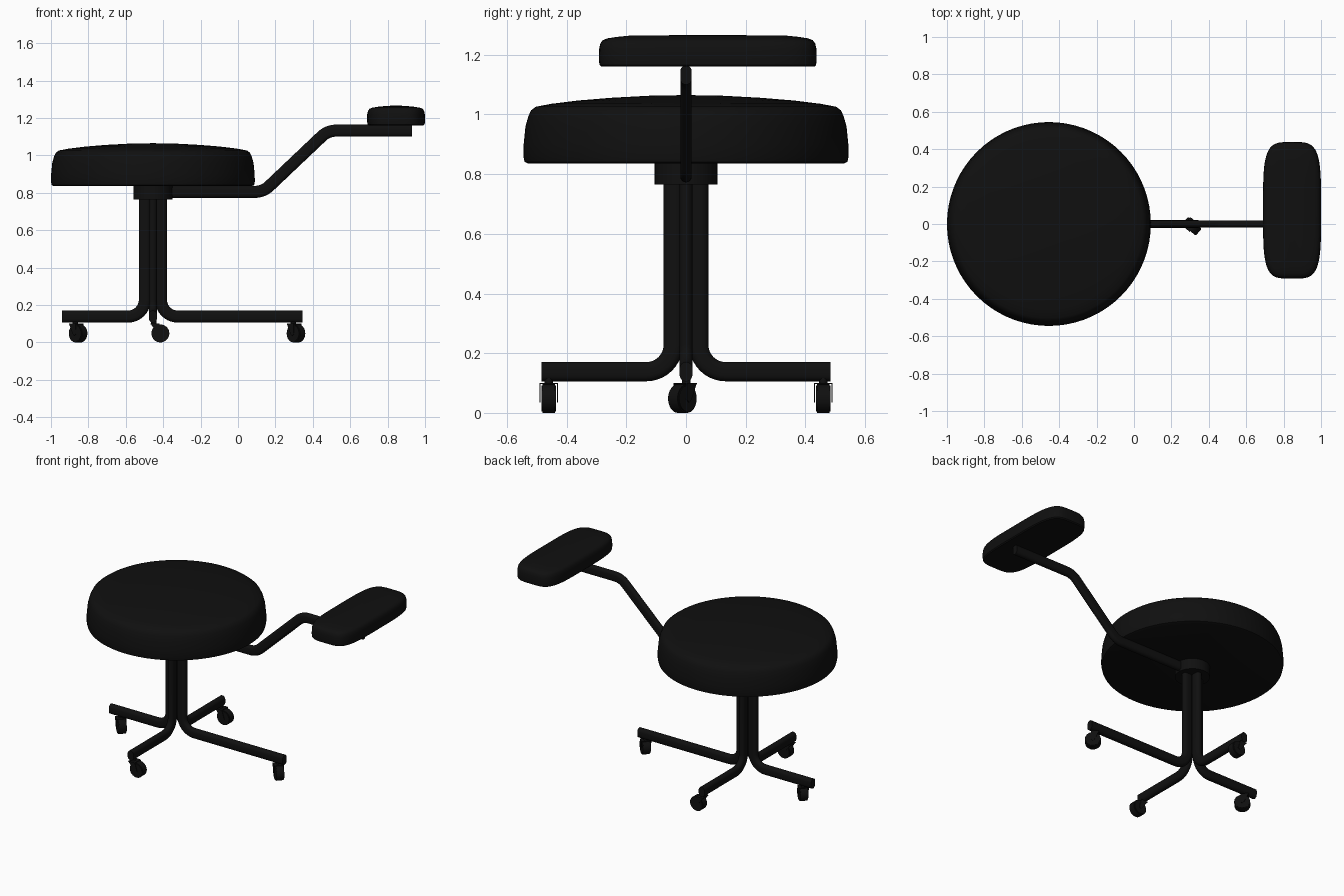
import bpy, bmesh, math
from mathutils import Vector, Matrix

if "Cube" in bpy.data.objects:
    bpy.data.objects.remove(bpy.data.objects["Cube"])

CX = -0.455  # stool axis
black = bpy.data.materials.new("black")
black.diffuse_color = (0.005, 0.005, 0.005, 1)
black.use_nodes = True
black.node_tree.nodes["Principled BSDF"].inputs["Base Color"].default_value = black.diffuse_color


def finish(name, bm, matrix=Matrix(), angle=35):
    bmesh.ops.recalc_face_normals(bm, faces=bm.faces)
    me = bpy.data.meshes.new(name)
    bm.to_mesh(me)
    bm.free()
    me.transform(matrix)
    me.materials.append(black)
    ob = bpy.data.objects.new(name, me)
    bpy.context.collection.objects.link(ob)
    bpy.ops.object.select_all(action='DESELECT')
    ob.select_set(True)
    bpy.context.view_layer.objects.active = ob
    bpy.ops.object.shade_smooth_by_angle(angle=math.radians(angle))
    return ob


def loft(name, rings, matrix=Matrix(), apex=False, angle=35):
    """Skin closed rings, capping the start and the end (end as a fan if apex is given)."""
    bm = bmesh.new()
    loops = [[bm.verts.new(p) for p in ring] for ring in rings]
    n = len(loops[0])
    for a, b in zip(loops, loops[1:]):
        for i in range(n):
            bm.faces.new((a[i], a[(i + 1) % n], b[(i + 1) % n], b[i]))
    bm.faces.new(loops[0])
    if apex:
        top = bm.verts.new(apex)
        for i in range(n):
            bm.faces.new((loops[-1][i], loops[-1][(i + 1) % n], top))
    else:
        bm.faces.new(loops[-1])
    return finish(name, bm, matrix, angle)


def fillet(points, radius, steps=10):
    """Round the inner corners of an x/z path."""
    pts = [Vector(p) for p in points]
    out = [pts[0]]
    for p, c, q in zip(pts, pts[1:], pts[2:]):
        u, v = (p - c).normalized(), (q - c).normalized()
        half = u.angle(v) / 2
        centre = c + (u + v).normalized() * radius / math.sin(half)
        a = c + u * radius / math.tan(half) - centre
        b = c + v * radius / math.tan(half) - centre
        total = a.angle(b)
        for i in range(steps + 1):
            t = i / steps
            out.append(centre + (a * math.sin((1 - t) * total) + b * math.sin(t * total)) / math.sin(total))
    return out + [pts[-1]]


def oval_tube(name, path, half_h, half_w, matrix=Matrix()):
    """Sweep a flat-sided oval along a path in the x/z plane."""
    section = []
    for k in range(20):
        a = math.pi * (k % 10) / 9 + (math.pi if k >= 10 else 0)
        s = 1 if k < 10 else -1
        section.append((s * (half_h - half_w) + half_w * math.sin(a), half_w * math.cos(a)))
    rings = []
    for i, p in enumerate(path):
        t = (path[min(i + 1, len(path) - 1)] - path[max(i - 1, 0)]).normalized()
        if i in (1, len(path) - 2):
            j = 0 if i == 1 else len(path) - 2
            t = (path[j + 1] - path[j]).normalized()
        rings.append([(p.x - t.y * h, w, p.y + t.x * h) for h, w in section])
    return loft(name, rings, matrix, angle=40)


def box(bm, centre, size):
    bmesh.ops.create_cube(bm, size=1, matrix=Matrix.Translation(centre) @ Matrix.Diagonal((*size, 1)))


def caster(name, x, y, turn, trail):
    """Swivel wheel; x, y is the wheel centre and the stem sits behind it."""
    m = Matrix.Translation((x, y, 0)) @ Matrix.Rotation(math.radians(turn), 4, 'Z')
    bm = bmesh.new()
    bmesh.ops.create_cone(bm, cap_ends=True, segments=32, radius1=0.048, radius2=0.048, depth=0.05,
                          matrix=Matrix.Translation((0, 0, 0.048)) @ Matrix.Rotation(math.pi / 2, 4, 'X'))
    rim = [e for e in bm.edges if any(len(f.verts) > 4 for f in e.link_faces)]
    bmesh.ops.bevel(bm, geom=rim, offset=0.004, segments=2, affect='EDGES')
    finish(name + "_wheel", bm, m)
    # Fork cheeks, bridge and stem
    bm = bmesh.new()
    prof = [(-trail - 0.018, 0.1), (-trail + 0.03, 0.1), (0.012, 0.045), (0.0, 0.035), (-0.012, 0.045)]
    for s in (-1, 1):
        a = [bm.verts.new((px, s * 0.028, pz)) for px, pz in prof]
        b = [bm.verts.new((px, s * 0.031, pz)) for px, pz in prof]
        bm.faces.new(a)
        bm.faces.new(b)
        for i in range(5):
            j = (i + 1) % 5
            bm.faces.new((a[i], a[j], b[j], b[i]))
    box(bm, (-trail + 0.006, 0, 0.0985), (0.048, 0.062, 0.004))
    bmesh.ops.create_cone(bm, cap_ends=True, segments=16, radius1=0.014, radius2=0.014, depth=0.03,
                          matrix=Matrix.Translation((-trail, 0, 0.112)))
    finish(name + "_fork", bm, m)


def circle(r, z, n=72):
    return [(r * math.cos(math.tau * i / n), r * math.sin(math.tau * i / n), z) for i in range(n)]


at_axis = Matrix.Translation((CX, 0, 0))

# Round domed seat cushion
seat = [(0.528, 0.835), (0.541, 0.841), (0.545, 0.86), (0.544, 0.9), (0.538, 0.96), (0.528, 0.995),
        (0.519, 1.014), (0.503, 1.026), (0.45, 1.036), (0.36, 1.047), (0.25, 1.056), (0.12, 1.063)]
loft("seat", [circle(r, z) for r, z in seat], at_axis, (0, 0, 1.065))

# Collar under the seat
loft("collar", [circle(0.105, 0.765, 40), circle(0.105, 0.838, 40)], at_axis)

# Four bent oval legs that together form the column
for name, reach, turn in (("right_leg", 0.8, 0), ("back_leg", 0.485, 90),
                          ("left_leg", 0.485, 180), ("front_leg", 0.485, 270)):
    path = fillet([(0.043, 0.8), (0.043, 0.138), (reach, 0.138)], 0.09)
    oval_tube(name, path, 0.0325, 0.0215, at_axis @ Matrix.Rotation(math.radians(turn), 4, 'Z'))

# Casters
caster("right_caster", 0.31, -0.012, -42, 0.02)
caster("left_caster", -0.855, -0.012, -42, 0.02)
caster("front_caster", -0.415, -0.46, 0, 0.035)
caster("back_caster", -0.415, 0.46, 0, 0.035)

# Support arm
oval_tube("support_arm", fillet([(CX, 0.805), (0.135, 0.805), (0.48, 1.132), (0.93, 1.132)], 0.11),
          0.0325, 0.019)


# Arm pad with a softly squared outline
def pad_ring(inset, z, n=64, power=4.2):
    pts = []
    for i in range(n):
        c, s = math.cos(math.tau * i / n), math.sin(math.tau * i / n)
        pts.append(((0.155 - inset) * math.copysign(abs(c) ** (2 / power), c),
                    (0.365 - inset) * math.copysign(abs(s) ** (2 / power), s), z))
    return pts


pad = [(0.008, 1.16), (0.002, 1.166), (0, 1.185), (0.001, 1.22), (0.005, 1.238), (0.013, 1.249),
       (0.028, 1.255), (0.06, 1.26), (0.1, 1.264)]
loft("arm_pad", [pad_ring(*p) for p in pad], Matrix.Translation((0.845, 0.073, 0)), (0, 0, 1.267))
